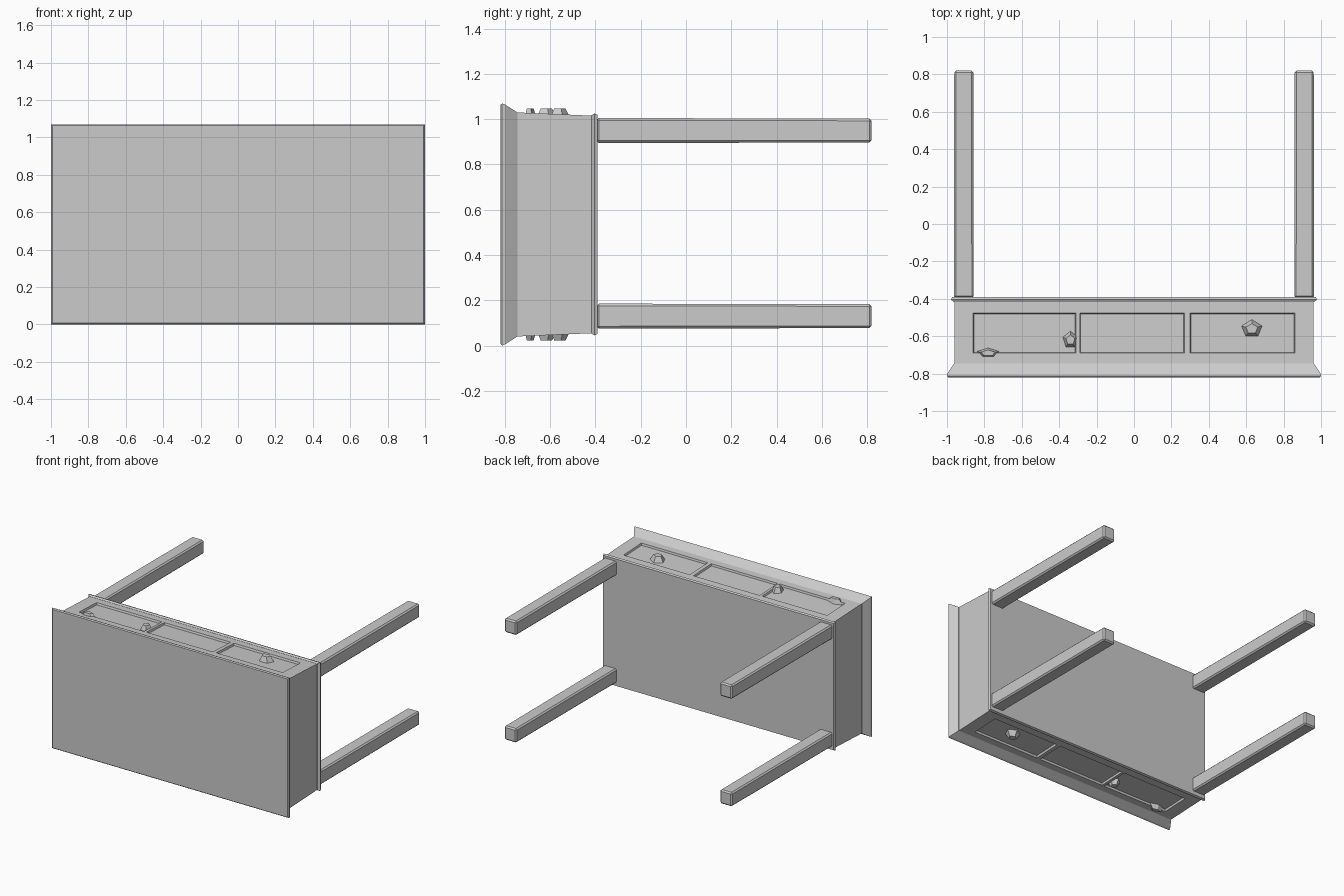
import bpy, bmesh
from mathutils import Vector

if "Cube" in bpy.data.objects:
    bpy.data.objects.remove(bpy.data.objects["Cube"])

ZC = 0.535  # mid height of the table lying on its side


def finish(name, bm, bevel=0.0):
    bmesh.ops.recalc_face_normals(bm, faces=bm.faces)
    me = bpy.data.meshes.new(name)
    bm.to_mesh(me)
    bm.free()
    ob = bpy.data.objects.new(name, me)
    bpy.context.collection.objects.link(ob)
    if bevel:
        mod = ob.modifiers.new("soft_edges", 'BEVEL')
        mod.width = bevel
        mod.segments = 1
    return ob


def loft(sections, xc=0.0, zc=ZC):
    """Rectangular sections (y, half x, half z) joined along y."""
    bm = bmesh.new()
    rings = [[bm.verts.new((xc + sx * hx, y, zc + sz * hz))
              for sx, sz in ((-1, -1), (1, -1), (1, 1), (-1, 1))]
             for y, hx, hz in sections]
    for a, b in zip(rings, rings[1:]):
        for i in range(4):
            j = (i + 1) % 4
            bm.faces.new((a[i], a[j], b[j], b[i]))
    bm.faces.new(rings[0])
    bm.faces.new(rings[-1])
    return bm


# Tabletop with tapered underside
finish("tabletop", loft([(-0.82, 0.993, 0.528), (-0.812, 1.0, 0.535),
                         (-0.80, 0.998, 0.53), (-0.745, 0.962, 0.495)]))

# Drawer case, with three shallow drawer panels on each long side
bm = loft([(-0.745, 0.96, 0.495), (-0.40, 0.96, 0.48)])
drawers = [(-0.86, -0.31), (-0.29, 0.27), (0.30, 0.86)]
cuts = [((x, 0, 0), (1, 0, 0)) for d in drawers for x in d]
cuts += [((0, y, 0), (0, 1, 0)) for y in (-0.69, -0.475)]
for co, no in cuts:
    bmesh.ops.bisect_plane(bm, geom=bm.verts[:] + bm.edges[:] + bm.faces[:],
                           plane_co=Vector(co), plane_no=Vector(no))
bmesh.ops.recalc_face_normals(bm, faces=bm.faces)
panels = []
for f in bm.faces:
    c = f.calc_center_median()
    if (abs(f.normal.z) > 0.9 and -0.69 < c.y < -0.475
            and any(a < c.x < b for a, b in drawers)):
        panels.append(f)
bmesh.ops.inset_individual(bm, faces=panels, thickness=0.006, depth=-0.015)
finish("drawer_case", bm)

# Thin bead around the lower edge of the case
finish("lower_bead", loft([(-0.418, 0.962, 0.482), (-0.405, 0.978, 0.49),
                           (-0.39, 0.972, 0.484)]))

# Four square legs
for sx in (-1, 1):
    for sz in (-1, 1):
        finish("leg", loft([(-0.395, 0.053, 0.055), (0.82, 0.051, 0.053)],
                           sx * 0.91, ZC + 0.005 + sz * 0.41), 0.01)

# Worn handle remains on the drawers
for x, y, w, d in ((-0.78, -0.69, 0.07, 0.03), (-0.34, -0.62, 0.045, 0.05),
                   (0.63, -0.56, 0.06, 0.05)):
    for s in (-1, 1):
        bm = bmesh.new()
        bmesh.ops.create_cone(bm, cap_ends=True, segments=5,
                              radius1=1.0, radius2=0.55, depth=1.0)
        for v in bm.verts:
            v.co = Vector((x + v.co.x * w, y + v.co.y * d,
                           ZC + s * (0.49 + v.co.z * 0.045)))
        finish("handle_stub", bm)
